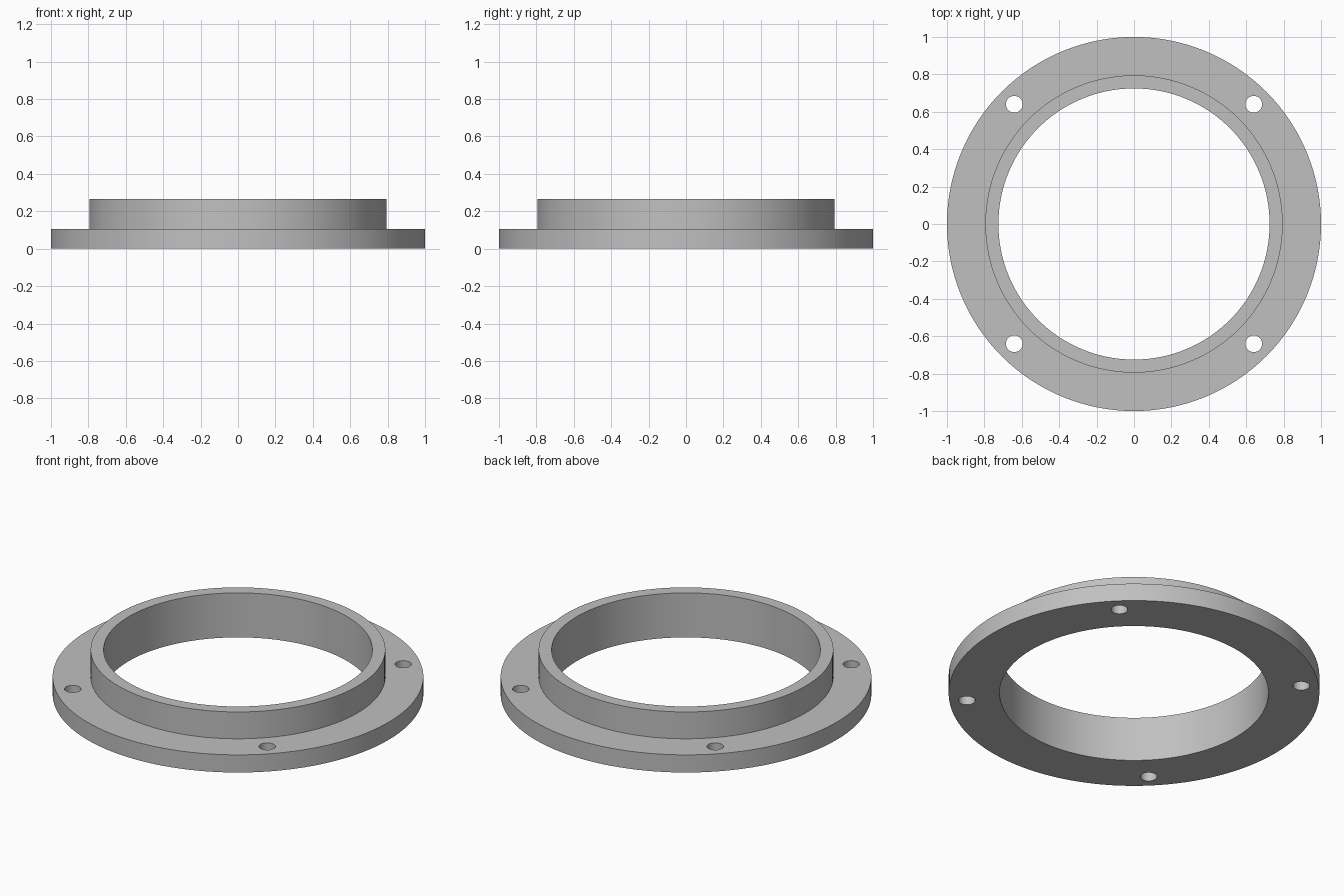
import bpy, bmesh, math
from mathutils import Matrix, Vector

cube = bpy.data.objects.get("Cube")
if cube:
    bpy.data.objects.remove(cube, do_unlink=True)

OUTER, COLLAR, BORE = 1.0, 0.795, 0.725
FLANGE_TOP, COLLAR_TOP = 0.105, 0.265
HOLE_OFFSET, HOLE_RADIUS = 0.64, 0.045
SEGMENTS = 128

grey = bpy.data.materials.new("plain grey")
grey.use_nodes = True
colour = (0.53, 0.53, 0.53, 1)
grey.diffuse_color = colour
grey.node_tree.nodes["Principled BSDF"].inputs["Base Color"].default_value = colour


def add_object(name, bm):
    bmesh.ops.recalc_face_normals(bm, faces=bm.faces)
    mesh = bpy.data.meshes.new(name)
    bm.to_mesh(mesh)
    bm.free()
    mesh.materials.append(grey)
    obj = bpy.data.objects.new(name, mesh)
    bpy.context.collection.objects.link(obj)
    return obj


# Flange and raised collar, lathed from one stepped cross-section
profile = [(BORE, 0), (OUTER, 0), (OUTER, FLANGE_TOP),
           (COLLAR, FLANGE_TOP), (COLLAR, COLLAR_TOP), (BORE, COLLAR_TOP)]
bm = bmesh.new()
verts = [bm.verts.new((r, 0, z)) for r, z in profile]
edges = [bm.edges.new((v, verts[i - 1])) for i, v in enumerate(verts)]
bmesh.ops.spin(bm, geom=verts + edges, cent=(0, 0, 0), axis=(0, 0, 1),
               angle=math.tau, steps=SEGMENTS, use_duplicate=False)
bmesh.ops.remove_doubles(bm, verts=bm.verts, dist=0.0001)
flange = add_object("collared_flange", bm)

# Four bolt holes through the flange
bm = bmesh.new()
for sx in (-1, 1):
    for sy in (-1, 1):
        place = Matrix.Translation(Vector((sx * HOLE_OFFSET, sy * HOLE_OFFSET, FLANGE_TOP / 2)))
        bmesh.ops.create_cone(bm, cap_ends=True, segments=32, radius1=HOLE_RADIUS,
                              radius2=HOLE_RADIUS, depth=FLANGE_TOP * 2, matrix=place)
cutter = add_object("bolt_hole_cutter", bm)

cut = flange.modifiers.new("bolt holes", 'BOOLEAN')
cut.operation = 'DIFFERENCE'
cut.solver = 'EXACT'
cut.object = cutter
bpy.context.view_layer.objects.active = flange
flange.select_set(True)
bpy.ops.object.modifier_apply(modifier=cut.name)
bpy.data.objects.remove(cutter, do_unlink=True)

# Smooth round walls with crisp rims
bpy.ops.object.shade_smooth_by_angle(angle=math.radians(30))
